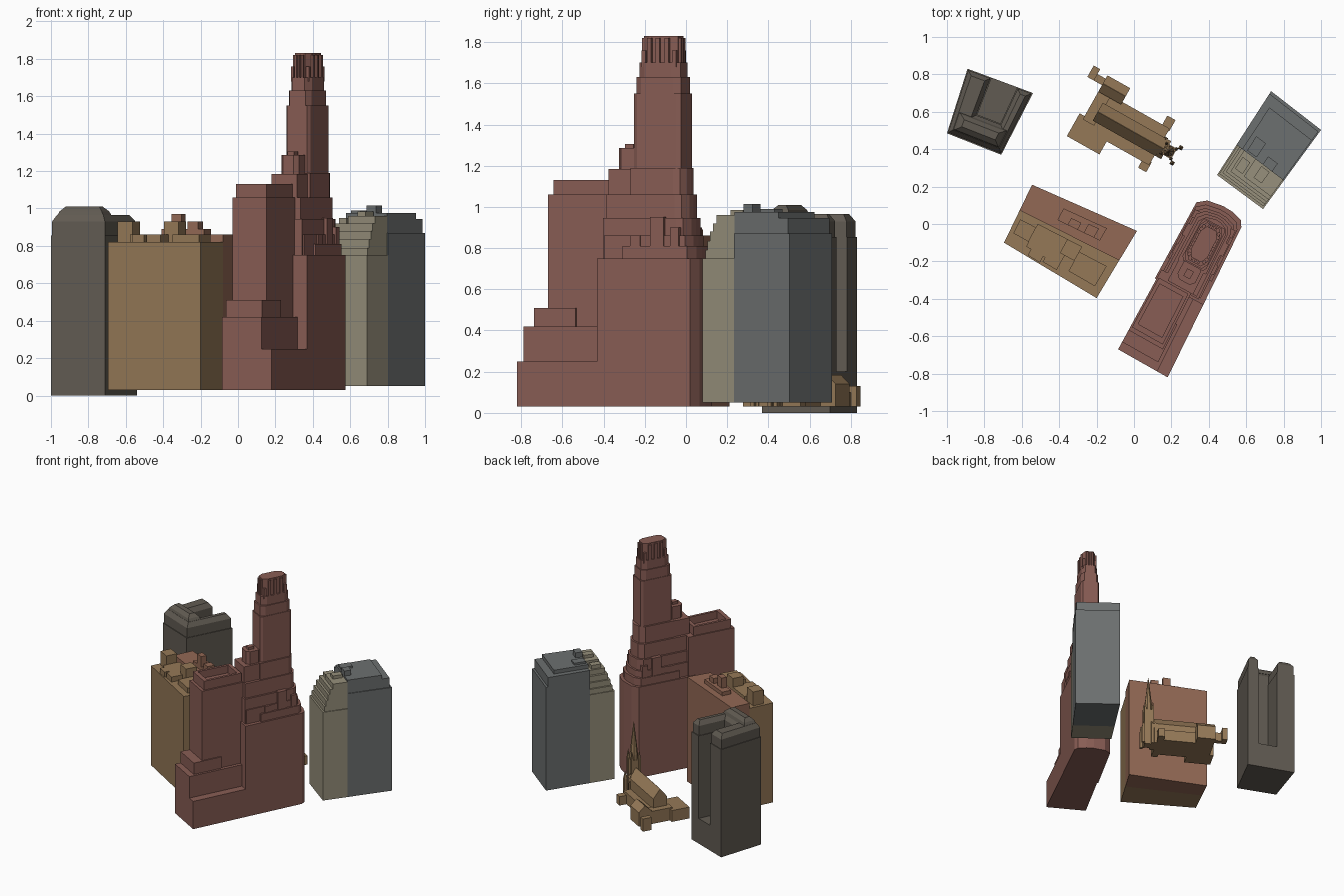
import bpy, bmesh, math

if "Cube" in bpy.data.objects:
    bpy.data.objects.remove(bpy.data.objects["Cube"])


def material(name, rgb):
    m = bpy.data.materials.new(name)
    m.diffuse_color = (*rgb, 1)
    m.use_nodes = True
    m.node_tree.nodes["Principled BSDF"].inputs["Base Color"].default_value = m.diffuse_color
    return m


RED = material("red_brick", (0.25, 0.11, 0.09))
TERRA = material("terracotta", (0.29, 0.14, 0.09))
TAN = material("tan_stone", (0.30, 0.19, 0.095))
DARK = material("dark_stone", (0.12, 0.105, 0.085))
GREY = material("grey_stone", (0.15, 0.16, 0.16))
BEIGE = material("beige_stone", (0.31, 0.28, 0.20))


def loft(name, quad, rings, mat):
    """Skin rings of (uv points, z), mapped bilinearly into a plot quad, capped at both ends."""
    a, b, c, d = quad
    bm = bmesh.new()
    rows = []
    for pts, z in rings:
        row = []
        for u, v in pts:
            p = [(1-u)*(1-v)*a[i] + u*(1-v)*b[i] + u*v*c[i] + (1-u)*v*d[i] for i in (0, 1)]
            row.append(bm.verts.new((*p, z)))
        rows.append(row)
    n = len(rows[0])
    bm.faces.new(rows[0][::-1])
    bm.faces.new(rows[-1])
    for lo, hi in zip(rows, rows[1:]):
        for i in range(n):
            bm.faces.new((lo[i], lo[(i+1) % n], hi[(i+1) % n], hi[i]))
    bmesh.ops.recalc_face_normals(bm, faces=bm.faces)
    me = bpy.data.meshes.new(name)
    bm.to_mesh(me)
    bm.free()
    me.materials.append(mat)
    ob = bpy.data.objects.new(name, me)
    bpy.context.collection.objects.link(ob)
    return ob


def rect(u0, u1, v0, v1):
    return [(u0, v0), (u1, v0), (u1, v1), (u0, v1)]


def block(name, quad, u0, u1, v0, v1, z0, z1, mat):
    r = rect(u0, u1, v0, v1)
    return loft(name, quad, [(r, z0), (r, z1)], mat)


def octagon(u0, u1, v0, v1, k=0.25):
    a, b = (u1-u0)*k, (v1-v0)*k
    return [(u0+a, v0), (u1-a, v0), (u1, v0+b), (u1, v1-b),
            (u1-a, v1), (u0+a, v1), (u0, v1-b), (u0, v0+b)]


# Dark U-shaped block with a rear light court and sloped roof
Q = [(-1.0, 0.485), (-0.71, 0.37), (-0.54, 0.70), (-0.89, 0.83)]


def ushape(i):
    return [(i, i), (1-i, i), (1-i, 1-i), (.76+i, 1-i), (.76+i, .42-i),
            (.37-i, .42-i), (.37-i, 1-i), (i, 1-i)]


block("court_block_base", Q, 0, 1, 0, 1, 0, 0.2, DARK)
loft("court_block_body", Q, [(ushape(0), .2), (ushape(0), .855), (ushape(.015), .855),
                             (ushape(.015), .93), (ushape(.08), .965)], DARK)
loft("court_block_hip_roof", Q, [(rect(.08, .92, .08, .36), .96), (rect(.12, .88, .1, .34), .985),
                                 (rect(.2, .8, .17, .28), 1.01)], DARK)

# Tan and terracotta mid-rise, split lengthwise
Q = [(-0.695, -0.10), (-0.20, -0.396), (0.016, -0.037), (-0.545, 0.21)]
block("midrise_front", Q, 0, 1, 0, .56, .03, .82, TAN)
block("midrise_back", Q, 0, 1, .56, 1, .03, .86, TERRA)
for i, (u0, u1, v0, v1, z) in enumerate([
        (.04, .2, .2, .44, .93), (.2, .55, .12, .5, .86), (.4, .55, .05, .3, .86),
        (.5, .65, .28, .5, .93), (.65, .93, .12, .42, .86), (.25, .38, .02, .25, .86)]):
    block(f"midrise_front_penthouse_{i}", Q, u0, u1, v0, v1, .8, z, TAN)
for i, (u0, u1, v0, v1, z) in enumerate([
        (.34, .76, .68, .87, .89), (.44, .54, .68, .79, .97), (.6, .7, .68, .82, .93)]):
    block(f"midrise_back_penthouse_{i}", Q, u0, u1, v0, v1, .84, z, TERRA)

# Grey tower with beige terraced front
Q = [(0.444, 0.262), (0.69, 0.08), (1.0, 0.503), (0.733, 0.71)]
for i, (u0, v0, z) in enumerate([(0, 0, .75), (.02, .025, .79), (.06, .05, .835),
                                 (.1, .08, .88), (.16, .11, .92), (.4, .15, .96)]):
    block(f"terrace_{i}", Q, u0, 1 - .02*(i > 0), v0, .36, .05, z, BEIGE)
block("terrace_turret_left", Q, .2, .36, .16, .3, .9, .95, BEIGE)
block("terrace_turret_right", Q, .55, .72, .2, .34, .9, .985, BEIGE)
block("grey_body", Q, 0, 1, .36, 1, .05, .87, GREY)
block("grey_upper", Q, 0, .98, .36, .97, .87, .945, GREY)
block("grey_roof", Q, .12, .98, .36, .86, .94, .975, GREY)
block("grey_penthouse", Q, .55, .75, .36, .46, .97, 1.015, GREY)
block("grey_roof_box", Q, .2, .4, .38, .55, .97, .99, GREY)

# Red skyscraper: long stepped base
Q = [(-0.085, -0.67), (0.18, -0.82), (0.58, -0.005), (0.345, 0.12)]


def bowed(u0, u1, v0, v1):
    """Plan with a curved rear end."""
    w = u1 - u0
    return [(u0, v0), (u1, v0), (u1, v1-.06), (u1-.07*w, v1-.025), (u1-.3*w, v1-.004),
            (u0+.5*w, v1), (u0+.17*w, v1-.015), (u0, v1-.055)]


block("red_front_strip", Q, 0, 1, 0, .5, .03, .25, RED)
block("red_front_low", Q, 0, .79, 0, .5, .25, .42, RED)
block("red_front_step", Q, 0, .73, .05, .3, .42, .51, RED)
block("red_slab", Q, 0, .7, .13, .54, .42, 1.06, RED)
slab, well = rect(.03, .66, .155, .49), rect(.1, .59, .19, .46)
loft("red_slab_parapet", Q, [(slab, 1.04), (slab, 1.13), (well, 1.13), (well, 1.07)], RED)

# Tiers gathering toward the shaft
for i, (u0, u1, v0, v1, z) in enumerate([
        (-.03, 1, .475, 1.045, .75), (0, .95, .62, 1.02, .81), (.04, .9, .5, 1.0, .86),
        (.08, .87, .49, .985, .945), (.13, .82, .5, .97, 1.06), (.18, .79, .64, .955, 1.19)]):
    p = bowed(u0, u1, v0, v1)
    loft(f"red_tier_{i}", Q, [(p, .03), (p, z)], RED)
for i, (v0, v1, z) in enumerate([(.66, .72, .86), (.78, .86, .95), (.9, .95, .9)]):
    block(f"red_bay_right_{i}", Q, .8, .93, v0, v1, .7, z, RED)
    block(f"red_bay_left_{i}", Q, .02, .2, v0, v1, .7, z, RED)
block("red_shoulder", Q, .2, .74, .5, .67, 1.0, 1.185, RED)
p = octagon(.3, .68, .54, .67, .2)
loft("red_shoulder_cap", Q, [(p, 1.1), (p, 1.285)], RED)
block("red_shoulder_box", Q, .42, .56, .57, .62, 1.28, 1.305, RED)

# Shaft and crown with piers
shaft = [(.23, .75, .65, .93, .08, 1.19, 1.55), (.245, .735, .657, .923, .14, 1.55, 1.63),
         (.27, .71, .668, .915, .18, 1.63, 1.70), (.31, .67, .69, .895, .2, 1.70, 1.83)]
for i, (u0, u1, v0, v1, k, z0, z1) in enumerate(shaft):
    p = octagon(u0, u1, v0, v1, k)
    loft(f"red_shaft_{i}", Q, [(p, z0), (p, z1)], RED)
for i, t in enumerate((.74, .79, .845)):
    for s in (-1, 1):
        u = .49 + s*.195
        block(f"crown_side_pier_{i}_{s}", Q, u-.025, u+.025, t-.012, t+.012, 1.68, 1.82, RED)
for i, t in enumerate((.42, .49, .56)):
    for s in (-1, 1):
        v = .7925 + s*.108
        block(f"crown_end_pier_{i}_{s}", Q, t-.02, t+.02, v-.01, v+.01, 1.68, 1.82, RED)
for su in (-1, 1):
    for sv in (-1, 1):
        u, v = .49 + su*.165, .7925 + sv*.092
        block(f"crown_corner_pier_{su}_{sv}", Q, u-.03, u+.03, v-.012, v+.012, 1.68, 1.76, RED)

# Church, in a rotated unit frame centred on its nave
ox, oy, sx, sy = 0.0, 0.497, 0.87, -0.49
Q = [(ox, oy), (ox+sx, oy+sy), (ox+sx-sy, oy+sy+sx), (ox-sy, oy+sx)]


def gable(name, u0, u1, v0, v1, z0, ze, zr):
    m = (v0+v1)/2
    r = rect(u0, u1, v0, v1)
    loft(name, Q, [(r, z0), (r, ze), ([(u0, m-.001), (u1, m-.001), (u1, m+.001), (u0, m+.001)], zr)], TAN)


gable("church_nave", -.22, .2, -.06, .05, .03, .2, .27)
gable("church_chapel", -.27, -.13, .09, .19, .03, .14, .185)
for name, u0, u1, v0, v1, z in [
        ("church_aisles", -.21, .16, -.12, .105, .12), ("church_choir_end", -.27, -.2, -.08, .12, .13),
        ("church_annex", -.3, -.1, -.2, -.06, .12), ("church_vestry", -.345, -.27, .13, .17, .1),
        ("church_vestry_end", -.36, -.32, .13, .2, .13),
        ("church_porch_a", .115, .165, -.16, -.1, .1), ("church_porch_b", .115, .165, .09, .16, .1)]:
    block(name, Q, u0, u1, v0, v1, .03, z, TAN)

# Church bell tower, spire and pinnacles
cu, cv = .215, -.002
block("bell_tower", Q, cu-.032, cu+.032, cv-.032, cv+.032, .03, .33, TAN)
o, tip = octagon(cu-.028, cu+.028, cv-.028, cv+.028, .29), octagon(cu-.002, cu+.002, cv-.002, cv+.002, .29)
loft("spire", Q, [(o, .33), (o, .37), (tip, .62)], TAN)
for a in (-1, 1):
    for b in (-1, 1):
        for tag, d, r, z in (("upper", .03, .008, .34), ("lower", .047, .011, .16)):
            u, v = cu + a*d, cv + b*d
            loft(f"pinnacle_{tag}_{a}_{b}", Q, [(rect(u-r, u+r, v-r, v+r), .03), (rect(u-r, u+r, v-r, v+r), z),
                 (rect(u-.001, u+.001, v-.001, v+.001), z+.06)], TAN)
